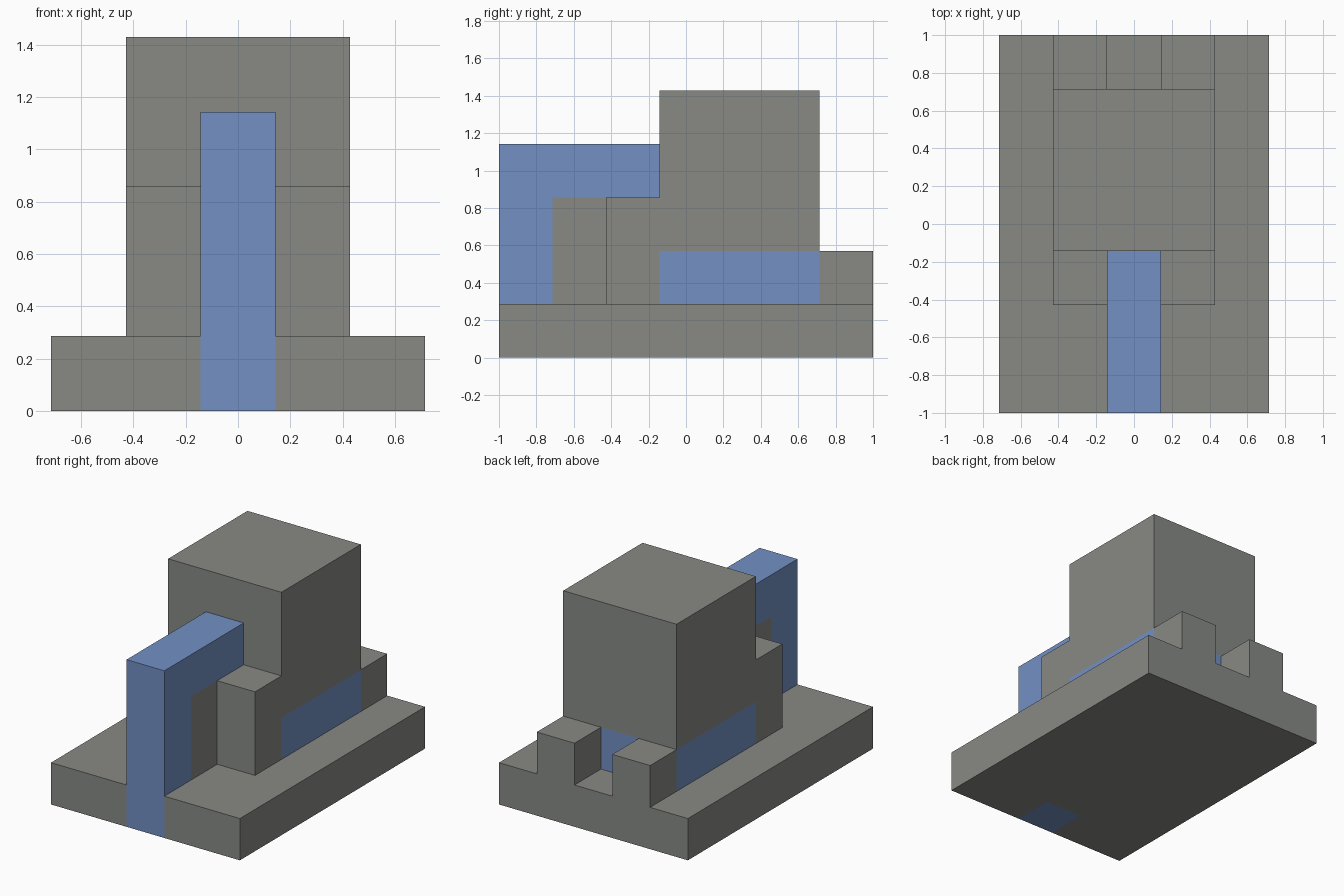
import bpy
import bmesh
from mathutils import Vector

cube = bpy.data.objects.get("Cube")
if cube:
    bpy.data.objects.remove(cube, do_unlink=True)

U = 2 / 7                                # one block of the model
ORIGIN = Vector((-2.5, -3.5, 0))         # in blocks


def material(name, color):
    mat = bpy.data.materials.new(name)
    mat.use_nodes = True
    mat.diffuse_color = color
    mat.node_tree.nodes["Principled BSDF"].inputs["Base Color"].default_value = color
    return mat


def prism(name, outline, extrude, mat):
    """Extrude a closed outline, given in block coordinates."""
    bm = bmesh.new()
    face = bm.faces.new([bm.verts.new((Vector(p) + ORIGIN) * U) for p in outline])
    new = bmesh.ops.extrude_face_region(bm, geom=[face])["geom"]
    bmesh.ops.translate(bm, vec=Vector(extrude) * U,
                        verts=[v for v in new if isinstance(v, bmesh.types.BMVert)])
    bmesh.ops.recalc_face_normals(bm, faces=bm.faces)
    mesh = bpy.data.meshes.new(name)
    bm.to_mesh(mesh)
    bm.free()
    mesh.materials.append(mat)
    obj = bpy.data.objects.new(name, mesh)
    bpy.context.collection.objects.link(obj)
    return obj


def side_prism(name, profile, x0, x1, mat):
    return prism(name, [(x0, y, z) for y, z in profile], (x1 - x0, 0, 0), mat)


def rect(y0, y1, z0, z1):
    return [(y0, z0), (y1, z0), (y1, z1), (y0, z1)]


grey = material("grey", (0.246, 0.254, 0.235, 1))
blue = material("blue", (0.171, 0.279, 0.552, 1))

# Base plate, notched at the front for the foot of the arm
plate = [(0, 0), (2, 0), (2, 1), (3, 1), (3, 0), (5, 0), (5, 7), (0, 7)]
prism("base_plate", [(x, y, 0) for x, y in plate], (0, 0, 1), grey)

# Hooked front arm
side_prism("front_arm", [(0, 0), (1, 0), (1, 3), (3, 3), (3, 4), (0, 4)], 2, 3, blue)

# Main body with the front ledge, resting on the blue slab
side_prism("main_body", [(2, 1), (3, 1), (3, 2), (6, 2), (6, 5), (3, 5), (3, 3), (2, 3)],
           1, 4, grey)
side_prism("lower_slab", rect(3, 6, 1, 2), 1, 4, blue)

# Rib between arm and body
side_prism("front_rib", rect(1, 2, 1, 3), 2, 3, grey)

# Pair of rear posts
for name, x in (("rear_post_right", 1), ("rear_post_left", 3)):
    side_prism(name, rect(6, 7, 1, 2), x, x + 1, grey)
